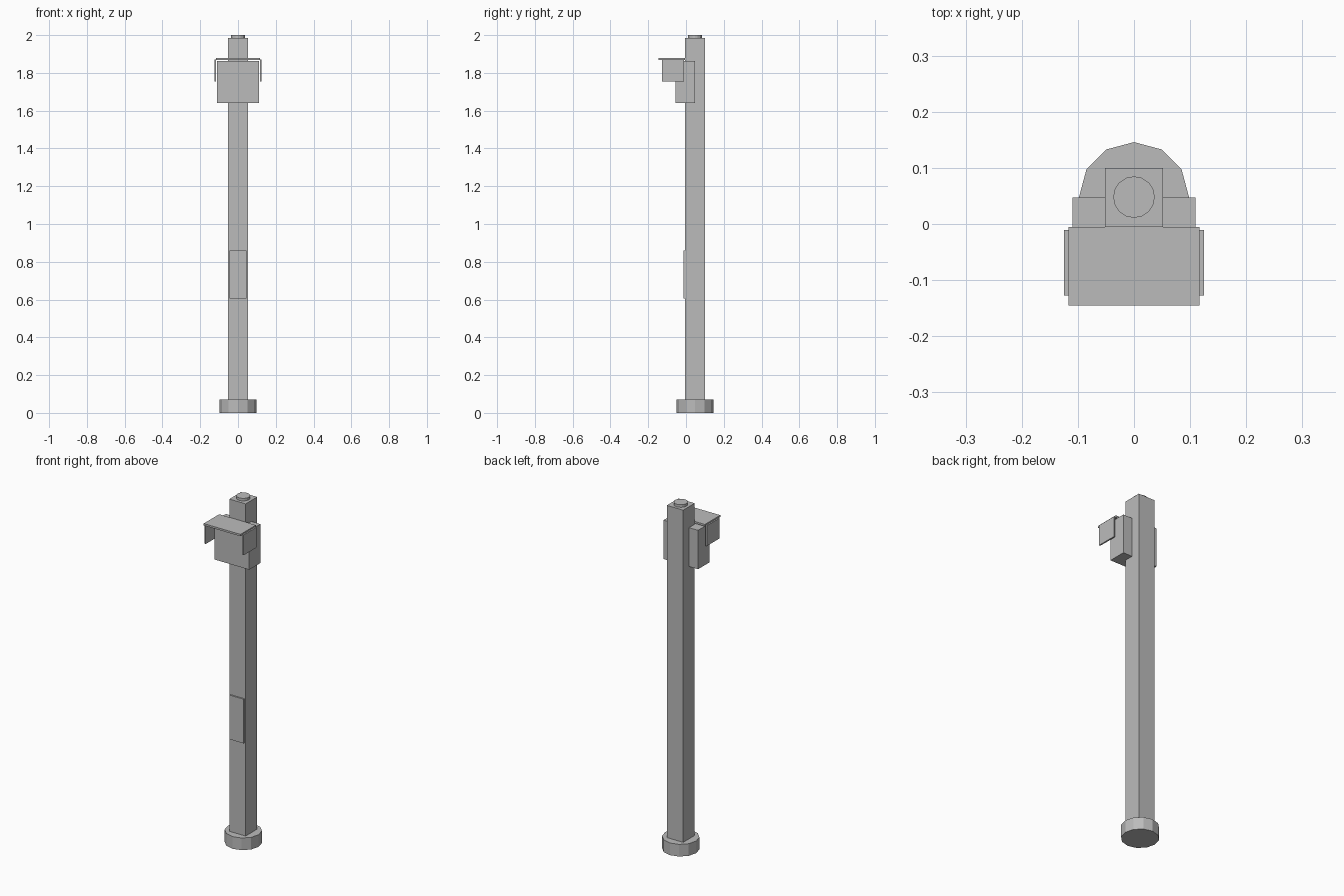
import bpy

cube = bpy.data.objects.get("Cube")
if cube:
    bpy.data.objects.remove(cube, do_unlink=True)

grey = bpy.data.materials.new("plain_grey")
grey.use_nodes = True
colour = (0.5, 0.5, 0.5, 1)
grey.diffuse_color = colour
grey.node_tree.nodes["Principled BSDF"].inputs["Base Color"].default_value = colour

POST_Y = 0.048  # the post axis sits behind the origin


def finish(name):
    obj = bpy.context.object
    obj.name = obj.data.name = name
    obj.data.materials.append(grey)
    return obj


def box(name, x, y, z):
    """Box from (low, high) limits on each axis."""
    limits = (x, y, z)
    bpy.ops.mesh.primitive_cube_add(size=1, location=[(a + b) / 2 for a, b in limits])
    bpy.context.object.scale = [b - a for a, b in limits]
    bpy.ops.object.transform_apply(location=False, rotation=False, scale=True)
    return finish(name)


def disc(name, radius, z, sides):
    """Flat-sided cylinder on the post axis."""
    bpy.ops.mesh.primitive_cylinder_add(
        vertices=sides, radius=radius, depth=z[1] - z[0],
        location=(0, POST_Y, sum(z) / 2))
    return finish(name)


# Footing, square post and round cap
disc("base", 0.098, (0, 0.07), 12)
box("post", (-0.052, 0.052), (-0.005, 0.1), (0.07, 1.985))
disc("top_cap", 0.037, (1.985, 2.0), 16)

# Thin panel on the front of the post
box("front_panel", (-0.045, 0.045), (-0.013, -0.005), (0.605, 0.86))

# Signal housing around the upper post
box("housing", (-0.11, 0.11), (-0.055, 0.047), (1.64, 1.864))

# Hood: roof plate with two side flaps
box("hood_roof", (-0.117, 0.117), (-0.145, -0.005), (1.869, 1.88))
for side, sign in (("left", 1), ("right", -1)):
    edges = sorted((sign * 0.117, sign * 0.125))
    box("hood_flap_" + side, edges, (-0.127, -0.011), (1.755, 1.872))
